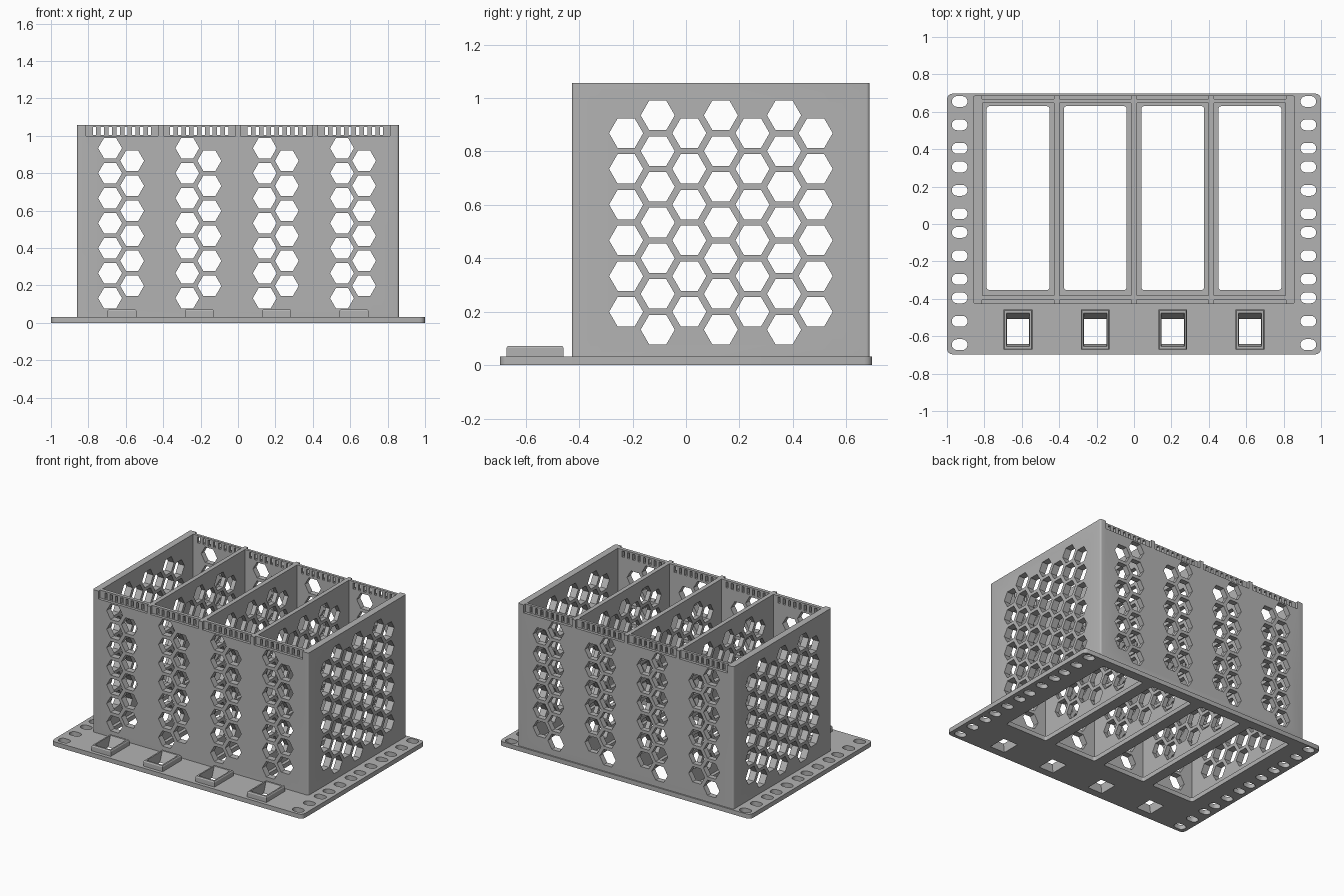
import bpy, bmesh, math
from mathutils import Matrix, Vector

if "Cube" in bpy.data.objects:
    bpy.data.objects.remove(bpy.data.objects["Cube"])

grey = bpy.data.materials.new("grey plastic")
grey.diffuse_color = (0.45, 0.45, 0.45, 1)
grey.use_nodes = True
grey.node_tree.nodes["Principled BSDF"].inputs["Base Color"].default_value = grey.diffuse_color

BAYS = [-0.62, -0.207, 0.207, 0.62]
PLATE_T, TOP = 0.032, 1.057
FRONT, BACK = -0.427, 0.687


def rounded(x0, x1, y0, y1, r, steps=4):
    """Rounded rectangle outline, counter-clockwise."""
    pts = []
    for i, (cx, cy) in enumerate([(x1 - r, y1 - r), (x0 + r, y1 - r),
                                  (x0 + r, y0 + r), (x1 - r, y0 + r)]):
        for k in range(steps + 1):
            a = (i + k / steps) * math.pi / 2
            pts.append((cx + r * math.cos(a), cy + r * math.sin(a)))
    return pts


def rect(x0, x1, y0, y1):
    return [(x0, y0), (x1, y0), (x1, y1), (x0, y1)]


def hexagon(cx, cy, r=0.0638):
    return [(cx + r * math.cos(k * math.pi / 3), cy + r * math.sin(k * math.pi / 3))
            for k in range(6)]


def finish(bm, name):
    bmesh.ops.recalc_face_normals(bm, faces=bm.faces)
    me = bpy.data.meshes.new(name)
    bm.to_mesh(me)
    bm.free()
    me.materials.append(grey)
    ob = bpy.data.objects.new(name, me)
    bpy.context.collection.objects.link(ob)
    return ob


def sheet(name, outer, holes, z0, z1):
    """Extruded outline with holes."""
    bm = bmesh.new()
    edges = []
    for loop in [outer] + holes:
        vs = [bm.verts.new((x, y, z0)) for x, y in loop]
        edges += [bm.edges.new((vs[i - 1], vs[i])) for i in range(len(vs))]
    bmesh.ops.triangle_fill(bm, edges=edges, use_beauty=True, normal=(0, 0, 1))
    top = bmesh.ops.extrude_face_region(bm, geom=bm.faces[:])["geom"]
    bmesh.ops.translate(bm, vec=(0, 0, z1 - z0),
                        verts=[v for v in top if isinstance(v, bmesh.types.BMVert)])
    return finish(bm, name)


def prisms(name, loops, d0, d1, to3d):
    """Separate prisms used for cutting; to3d maps (u, v, depth) to a point."""
    bm = bmesh.new()
    for loop in loops:
        a = [bm.verts.new(to3d(u, v, d0)) for u, v in loop]
        b = [bm.verts.new(to3d(u, v, d1)) for u, v in loop]
        bm.faces.new(a[::-1])
        bm.faces.new(b)
        for i in range(len(a)):
            bm.faces.new((a[i - 1], a[i], b[i], b[i - 1]))
    ob = finish(bm, name)
    ob.hide_render = True
    return ob


def cut(ob, cutter):
    mod = ob.modifiers.new("cut", "BOOLEAN")
    mod.operation, mod.solver, mod.object = "DIFFERENCE", "EXACT", cutter
    dg = bpy.context.evaluated_depsgraph_get()
    me = bpy.data.meshes.new_from_object(ob.evaluated_get(dg))
    ob.modifiers.clear()
    ob.data = me
    bpy.data.objects.remove(cutter)


def smooth(ob):
    ob.data.shade_smooth()
    ob.data.set_sharp_from_angle(angle=math.radians(30))


# Base plate: bay openings, clip openings and rack slots along both ears
SLOT_Y = [0.53 - 0.35 * u + d for u in range(4) for d in (0.125, 0, -0.125)]
SLOT_Y = [y for y in SLOT_Y if y > -0.69]
holes = [rounded(c - 0.168, c + 0.168, -0.353, 0.63, 0.015) for c in BAYS]
holes += [rect(c - 0.077, c + 0.077, -0.672, -0.458) for c in BAYS]
holes += [rounded(s * 0.932 - 0.042, s * 0.932 + 0.042, y - 0.029, y + 0.029, 0.0285)
          for s in (-1, 1) for y in SLOT_Y]
plate = sheet("base_plate", rounded(-1, 1, -0.697, 0.697, 0.03), holes, 0, PLATE_T)
smooth(plate)

# Four-bay cage
cage = sheet("cage", rounded(-0.86, 0.86, FRONT, BACK, 0.012),
             [rect(c - 0.191, c + 0.191, -0.382, 0.648) for c in BAYS], PLATE_T, TOP)

# Honeycomb through the side walls and dividers
side_hex = [hexagon(-0.224 + 0.1182 * i, (0.133 if i % 2 else 0.2) + 0.1337 * j)
            for i in range(7) for j in range(7 if i % 2 else 6)]
cut(cage, prisms("side_cutter", side_hex, -1.2, 1.2, lambda u, v, d: (d, u, v)))

# Honeycomb columns and comb slots through the front and back walls
front_cut = []
for c in BAYS:
    front_cut += [hexagon(c - 0.064, 0.132 + 0.1337 * j) for j in range(7)]
    front_cut += [hexagon(c + 0.054, 0.198 + 0.1337 * j) for j in range(6)]
    front_cut += [rect(c + x - 0.009, c + x + 0.009, 1.004, 1.046)
                  for x in [(k - 3.5) * 0.042 for k in range(8)]]
cut(cage, prisms("front_cutter", front_cut, -1, 1, lambda u, v, d: (u, d, v)))

# Shallow recesses along the top edges of the front and back walls
recess = [rect(c - 0.1925, c + 0.1925, 1.0, 1.2) for c in BAYS]
for d0, d1 in ((FRONT - 0.1, FRONT + 0.02), (BACK - 0.02, BACK + 0.1)):
    cut(cage, prisms("recess_cutter", recess, d0, d1, lambda u, v, d: (u, d, v)))
smooth(cage)

# Clip frames with tapered openings in front of each bay
for n, c in enumerate(BAYS):
    bm = bmesh.new()
    rings = []
    for hw, y0, y1, z in ((0.077, -0.672, -0.458, 0), (0.077, -0.672, -0.458, 0.064),
                          (0.072, -0.667, -0.463, 0.072), (0.062, -0.655, -0.477, 0.072),
                          (0.059, -0.642, -0.509, 0)):
        rings.append([bm.verts.new((x, y, z)) for x, y in rect(c - hw, c + hw, y0, y1)])
    for r in range(5):
        a, b = rings[r], rings[(r + 1) % 5]
        for i in range(4):
            bm.faces.new((a[i - 1], a[i], b[i], b[i - 1]))
    finish(bm, f"clip_frame_{n + 1}")
